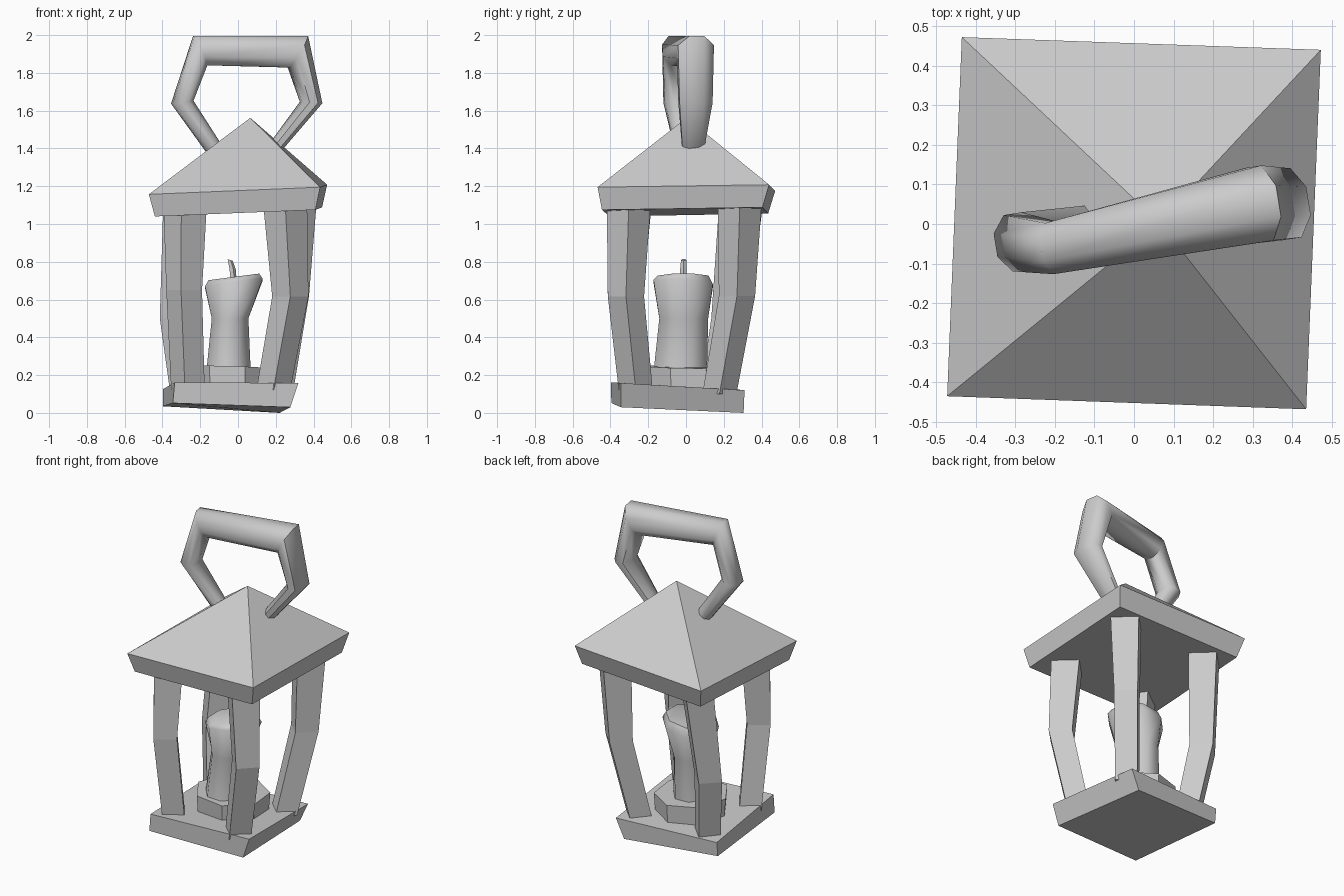
import bpy, bmesh
from math import sin, cos, radians, pi
from mathutils import Vector

if "Cube" in bpy.data.objects:
    bpy.data.objects.remove(bpy.data.objects["Cube"])


def loft(name, rings, smooth=False):
    """Skin a list of rings; a one-point last ring makes a tip."""
    bm = bmesh.new()
    vr = [[bm.verts.new(p) for p in r] for r in rings]
    for a, b in zip(vr, vr[1:]):
        n = len(a)
        for i in range(n):
            j = (i + 1) % n
            if len(b) == 1:
                bm.faces.new((a[i], a[j], b[0]))
            else:
                bm.faces.new((a[i], a[j], b[j], b[i]))
    bm.faces.new(vr[0])
    if len(vr[-1]) > 2:
        bm.faces.new(vr[-1])
    bmesh.ops.recalc_face_normals(bm, faces=bm.faces)
    me = bpy.data.meshes.new(name)
    bm.to_mesh(me)
    bm.free()
    ob = bpy.data.objects.new(name, me)
    bpy.context.collection.objects.link(ob)
    if smooth:
        bpy.ops.object.select_all(action='DESELECT')
        ob.select_set(True)
        bpy.context.view_layer.objects.active = ob
        bpy.ops.object.shade_smooth_by_angle(angle=radians(56))
    return ob


def ring(c, rx, ry, n, rot=0, sx=0, sy=0):
    """Horizontal n-gon; sx and sy tilt it along x and y."""
    out = []
    for i in range(n):
        t = radians(rot) + 2 * pi * i / n
        dx, dy = rx * cos(t), ry * sin(t)
        out.append((c[0] + dx, c[1] + dy, c[2] + sx * dx + sy * dy))
    return out


# Crooked base slab
loft("base", [
    [(-.345, -.395, .052), (.277, -.345, .03), (.22, .305, 0), (-.398, .25, .035)],
    [(-.335, -.398, .162), (.32, -.345, .158), (.275, .31, .12), (-.398, .26, .125)]])

# Roof with slanted eave and off-centre peak
loft("roof", [
    [(-.44, -.405, 1.04), (.41, -.445, 1.075), (.445, .405, 1.088), (-.405, .435, 1.055)],
    [(-.472, -.435, 1.157), (.435, -.468, 1.195), (.472, .44, 1.208), (-.435, .472, 1.175)],
    [(.065, .003, 1.562)]])

# Four bent, tapered posts: bottom, middle, top centres and twist
posts = {
    "front_left_post": ((-.265, -.265, .12), (-.285, -.322, .65), (-.28, -.297, 1.09), -10),
    "front_right_post": ((.187, -.266, .12), (.277, -.318, .617), (.25, -.303, 1.1), 0),
    "back_right_post": ((.2, .177, .1), (.28, .27, .62), (.3, .285, 1.11), 0),
    "back_left_post": ((-.268, .165, .1), (-.318, .23, .5), (-.28, .29, 1.09), 0),
}
for name, (lo, mid, hi, rot) in posts.items():
    loft(name, [ring(c, r, r, 4, rot) for c, r in ((lo, .09), (mid, .096), (hi, .116))])

# Candle dish, candle and wick
loft("candle_dish", [ring((-.035, -.01, .10), .21, .21, 7, -122),
                     ring((-.035, -.01, .243), .22, .22, 7, -122, -.03, -.02)])
loft("candle", [ring((-.05, -.03, .22), .127, .153, 8, 22.5),
                ring((-.042, -.012, .5), .105, .14, 8, 22.5),
                ring((-.022, -.015, .685), .165, .17, 8, 22.5, .13, -.08),
                ring((-.022, -.015, .72), .145, .145, 8, 22.5, .13, 0)], True)
loft("wick", [ring((-.024, -.014, .69), .018, .018, 5),
              ring((-.03, -.014, .76), .018, .018, 5),
              ring((-.043, -.012, .81), .015, .015, 5, 0, -.3)], True)

# Handle: centre, in-plane half-width vector (x, z), sideways radius
stations = [
    ((-.10, .0, 1.36), (-.03, -.032), .05),
    ((-.295, -.045, 1.645), (-.057, -.008), .075),
    ((-.2, -.06, 1.918), (-.035, .081), .068),
    ((.317, .05, 1.912), (.05, .087), .1),
    ((.387, .05, 1.643), (.056, -.004), .092),
    ((.165, .035, 1.365), (.024, -.024), .055),
]
side = Vector((-.16, .987, 0))
rings = []
for c, (ax, az), b in stations:
    u = Vector((ax, ax * .16, az))
    rings.append([Vector(c) + (u * cos(t) + side * b * sin(t)) * 1.04
                  for t in (2 * pi * (i + .5) / 8 for i in range(8))])
loft("handle", rings, True)
